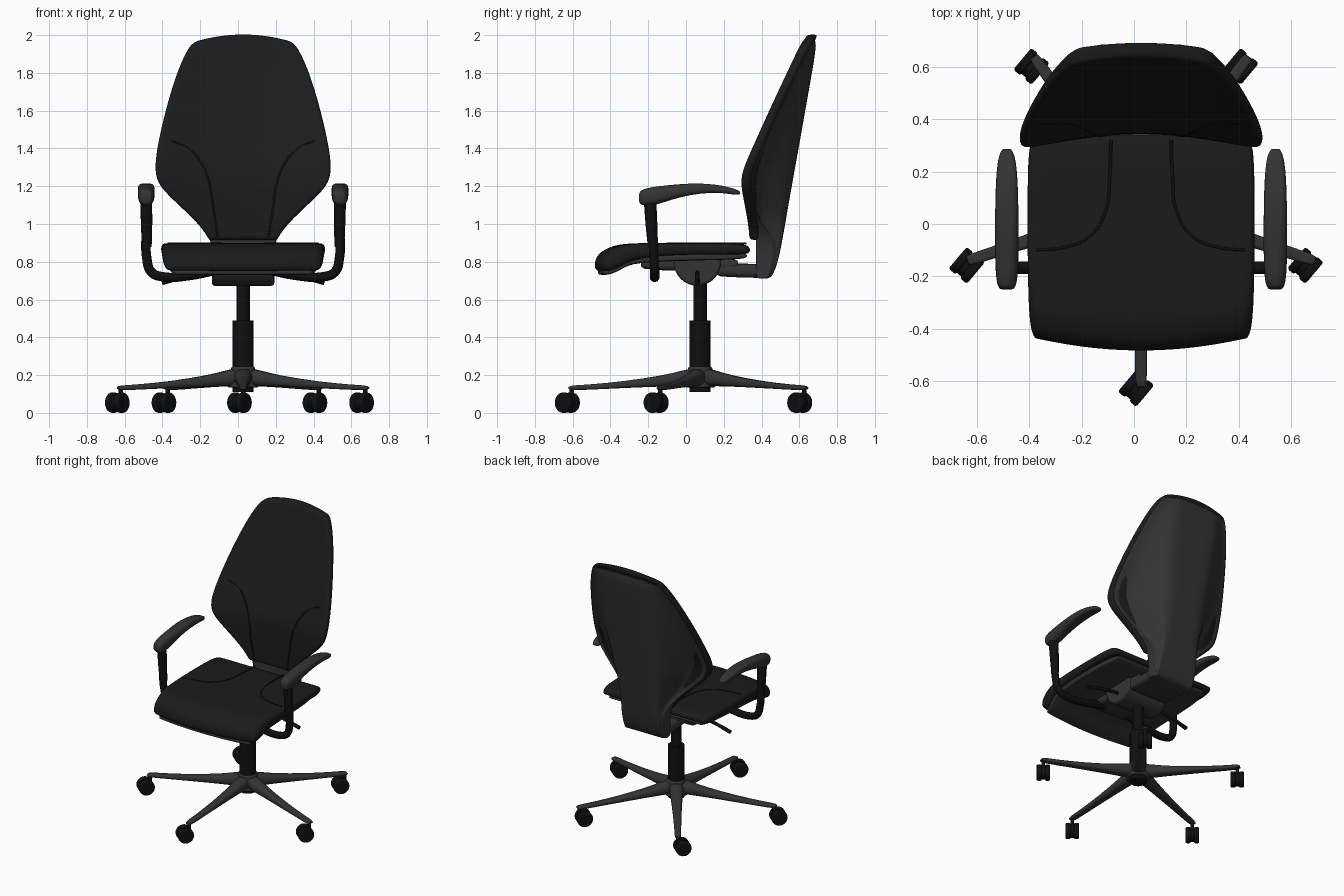
import bpy, bmesh, math
from mathutils import Vector

if "Cube" in bpy.data.objects:
    bpy.data.objects.remove(bpy.data.objects["Cube"])

CX, CY = 0.027, 0.075          # chair axis


def material(name, v):
    m = bpy.data.materials.new(name)
    m.diffuse_color = (v, v, v, 1)
    m.use_nodes = True
    m.node_tree.nodes["Principled BSDF"].inputs["Base Color"].default_value = m.diffuse_color
    return m


FABRIC, PLASTIC, BLACK = material("fabric", 0.011), material("plastic", 0.034), material("black", 0.005)


def finish(ob, mat, angle=40):
    ob.data.materials.clear()
    ob.data.materials.append(mat)
    bpy.ops.object.select_all(action='DESELECT')
    ob.select_set(True)
    bpy.context.view_layer.objects.active = ob
    bpy.ops.object.shade_smooth_by_angle(angle=math.radians(angle))
    return ob


def loft(name, rings, mat, sub=2, loc=(0, 0, 0), rot=0):
    """Skin rings whose points i and N-1-i face each other; caps are quad strips."""
    bm = bmesh.new()
    vs = [[bm.verts.new(p) for p in r] for r in rings]
    n = len(vs[0])
    for a, b in zip(vs, vs[1:]):
        for i in range(n):
            j = (i + 1) % n
            bm.faces.new((a[i], a[j], b[j], b[i]))
    for r in (vs[0], vs[-1]):
        for i in range(n // 2 - 1):
            bm.faces.new((r[i], r[i + 1], r[n - 2 - i], r[n - 1 - i]))
    bmesh.ops.remove_doubles(bm, verts=bm.verts, dist=1e-5)
    bmesh.ops.recalc_face_normals(bm, faces=bm.faces)
    me = bpy.data.meshes.new(name)
    bm.to_mesh(me)
    bm.free()
    ob = bpy.data.objects.new(name, me)
    bpy.context.collection.objects.link(ob)
    ob.location, ob.rotation_euler[2] = loc, rot
    finish(ob, mat, 60)
    if sub:
        s = ob.modifiers.new("smooth", 'SUBSURF')
        s.levels = s.render_levels = sub
    return ob


def rect(w, h, n=7):
    """Rounded rectangle section, half sizes w and h."""
    r = min(w, h) * 0.7
    top = [(w - r + r * math.cos(a), h - r + r * math.sin(a)) for a in (0, math.pi / 4, math.pi / 2)]
    line = [((w - r) * (1 - 2 * i / (n + 1)), h) for i in range(1, n + 1)]
    top = top + line + [(-x, y) for x, y in reversed(top)]
    return top + [(x, -y) for x, y in reversed(top)]


def slab(name, rows, mat, **kw):
    """Loft along y; rows of (y, top, bottom, half width, forward bow)."""
    rings = []
    for y, t, b, w, *bow in rows:
        k = bow[0] if bow else 0
        rings.append([Vector((x, y - k * (1 - (x / w) ** 2), (t + b) / 2 + v)) for x, v in rect(w, (t - b) / 2)])
    return loft(name, rings, mat, **kw)


def tube(name, pts, radius, mat, radii=None):
    cu = bpy.data.curves.new(name, 'CURVE')
    cu.dimensions, cu.bevel_depth, cu.bevel_resolution, cu.use_fill_caps = '3D', radius, 3, True
    cu.resolution_u = 8
    sp = cu.splines.new('BEZIER')
    sp.bezier_points.add(len(pts) - 1)
    for i, (bp, p) in enumerate(zip(sp.bezier_points, pts)):
        bp.co, bp.handle_left_type, bp.handle_right_type = p, 'AUTO', 'AUTO'
        bp.radius = radii[i] if radii else 1
    ob = bpy.data.objects.new(name, cu)
    bpy.context.collection.objects.link(ob)
    bpy.ops.object.select_all(action='DESELECT')
    ob.select_set(True)
    bpy.context.view_layer.objects.active = ob
    bpy.ops.object.convert(target='MESH')
    return finish(bpy.context.object, mat)


def cyl(name, r, depth, loc, mat, rot=(0, 0, 0), r2=None, bevel=0.0):
    bpy.ops.mesh.primitive_cone_add(vertices=32, radius1=r, radius2=r if r2 is None else r2,
                                    depth=depth, location=loc, rotation=rot)
    ob = bpy.context.object
    ob.name = name
    if bevel:
        m = ob.modifiers.new("bevel", 'BEVEL')
        m.width, m.segments = bevel, 3
    return finish(ob, mat)


def lerp(table, z, k):
    for a, b in zip(table, table[1:]):
        if z <= b[0]:
            t = max(0, (z - a[0]) / (b[0] - a[0]))
            return a[k] + t * (b[k] - a[k])
    return table[-1][k]


# Seat cushion and the pan below it
slab("seat_cushion", [
    (-.437, .805, .76, .405, .048), (-.41, .852, .745, .42, .048), (-.35, .887, .765, .427, .035),
    (-.28, .899, .81, .431, .02), (-.1, .9, .835, .434), (.15, .899, .838, .434),
    (.30, .897, .838, .43), (.34, .88, .845, .405)], FABRIC, loc=(CX, 0, 0))
slab("seat_pan", [
    (-.44, .76, .725, .36, .03), (-.38, .785, .735, .39, .02), (-.32, .815, .775, .40), (-.25, .84, .80, .41),
    (.2, .848, .81, .41), (.33, .848, .815, .37)], PLASTIC, loc=(CX, 0, 0))

# Backrest: z, half width, centre front y, top bow
BACK = [(.915, .18, .345, 0), (.94, .193, .345, 0), (1.0, .235, .344, 0), (1.1, .34, .345, 0),
        (1.2, .447, .35, 0), (1.28, .469, .362, 0), (1.4, .457, .413, 0), (1.6, .412, .49, 0),
        (1.8, .352, .57, 0), (1.91, .302, .612, .01), (1.955, .272, .632, .032), (1.97, .24, .645, .034)]
CURVE = 0.33


def front_y(x, z):
    return lerp(BACK, z, 2) - CURVE * x * x


loft("back_cushion", [[Vector((x, f - CURVE * x * x + .027 + v, z + bow * (1 - (x / w) ** 2)))
                       for x, v in rect(w, .028, 11)] for z, w, f, bow in BACK], FABRIC, loc=(CX, 0, 0))

# Rear shell with a flat central spine that fades out towards the top
rings = []
for z, rear in [(.71, .445), (.73, .46), (.8, .488), (.915, .51), (1.0, .525), (1.1, .542), (1.2, .56),
                (1.28, .574), (1.4, .596), (1.6, .631), (1.8, .667), (1.91, .686), (1.95, .69)]:
    w = max(.165, lerp(BACK, z, 1) - .015)
    s = .14
    k = 1.5 - .5 * min(1, max(0, (z - 1.1) / .5))
    bow = .025 if z > 1.93 else .008 if z > 1.9 else 0
    xs = [w, w * .97] + [s + (w * .97 - s) * i / 5 for i in (4, 3, 2, 1, 0)] + [s * .5]
    xs = xs + [0] + [-x for x in reversed(xs)]
    edge = front_y(w, z) + .06
    front, back = [], []
    for x in xs:
        t = min(1, max(0, (abs(x) - s) / (w - s)) * k)
        t = t * t * (3 - 2 * t) if w > .2 else t ** 4 * .25
        zz = z + bow * (1 - (x / w) ** 2)
        front.append(Vector((x, front_y(x, z) + .035, zz)))
        back.append(Vector((x, max(rear + (edge - rear) * t, front_y(x, z) + .05), zz)))
    rings.append(front + back[::-1])
loft("back_shell", rings, PLASTIC, sub=1, loc=(CX, 0, 0))

# Tilt mechanism
slab("mechanism_housing", [(-.24, .81, .77, .13), (-.22, .82, .755, .155), (.24, .82, .745, .16),
                           (.28, .815, .75, .15)], PLASTIC, sub=1, loc=(CX, 0, 0))
slab("back_carrier", [(.15, .79, .725, .15), (.2, .79, .72, .16), (.43, .79, .712, .165), (.455, .78, .72, .16)],
     PLASTIC, sub=1, loc=(CX, 0, 0))
cyl("tilt_drum", .125, .33, (CX, .06, .798), PLASTIC, (0, math.pi / 2, 0), bevel=.015)
# keep the drum below the cushion
bm = bmesh.new()
drum = bpy.data.objects["tilt_drum"]
bm.from_mesh(drum.data)
bmesh.ops.bisect_plane(bm, geom=bm.verts[:] + bm.edges[:] + bm.faces[:], plane_co=(-.04, 0, 0),
                       plane_no=(-1, 0, 0), clear_outer=True)
bmesh.ops.holes_fill(bm, edges=[e for e in bm.edges if e.is_boundary])
bm.to_mesh(drum.data)
bm.free()

# Mirrored side parts: armrests, levers and upholstery seams
for s, side in ((-1, "left"), (1, "right")):
    def X(d):
        return CX + s * d
    slab(f"{side}_arm_pad", [
        (-.25, 1.165, 1.115, .024), (-.235, 1.183, 1.097, .038), (-.17, 1.197, 1.097, .044),
        (-.1, 1.205, 1.122, .045), (0, 1.214, 1.15, .045), (.1, 1.215, 1.165, .044), (.2, 1.203, 1.165, .04),
        (.268, 1.183, 1.152, .03), (.288, 1.172, 1.158, .014)], PLASTIC, loc=(X(.513), 0, 0))
    tube(f"{side}_arm_tube", [(X(.51), -.18, 1.0), (X(.51), -.17, .82), (X(.485), -.167, .745),
                              (X(.42), -.167, .72), (X(.3), -.165, .725), (X(.1), -.165, .765)], .025, BLACK)
    tube(f"{side}_arm_sleeve", [(X(.513), -.19, 1.12), (X(.511), -.183, 1.0), (X(.51), -.175, .88)],
         .033, BLACK, [1, .95, .82])
    tube(f"{side}_lever", [(X(.14), .06, .745), (X(.3), .06, .722), (X(.43), .06, .69)],
         .013, BLACK, [.9, .9, 1.1])
    tube(f"{side}_seat_seam", [(X(.115), .32, .896), (X(.12), .18, .897), (X(.135), .05, .897),
                               (X(.2), -.05, .897), (X(.3), -.09, .897), (X(.4), -.1, .896)], .006, BLACK)
    tube(f"{side}_back_seam", [(X(d), front_y(d, z) + .002, z) for d, z in
                               ((.378, 1.44), (.29, 1.4), (.22, 1.32), (.18, 1.22), (.16, 1.1), (.135, .93))],
         .006, BLACK)

# Gas column and hub
cyl("column_sleeve", .056, .38, (CX, CY, .30), BLACK, bevel=.004)
cyl("column_piston", .036, .24, (CX, CY, .59), BLACK)
cyl("base_hub", .082, .11, (CX, CY, .19), PLASTIC, r2=.062, bevel=.008)

# Five legs, each with a twin-wheel caster trailing the same way
trail = Vector((-.64, -.77, 0))
axle_angle = math.radians(-40)
axle = Vector((math.cos(axle_angle), math.sin(axle_angle), 0))
for i in range(5):
    a = i * math.tau / 5
    slab(f"base_leg_{i + 1}", [
        (-.03, .243, .14, .05), (-.1, .222, .142, .045), (-.2, .198, .14, .037), (-.4, .167, .132, .028),
        (-.6, .149, .122, .022), (-.675, .146, .12, .023), (-.7, .14, .124, .015)],
        PLASTIC, sub=1, loc=(CX, CY, 0), rot=a)
    tip = Vector((CX + .68 * math.sin(a), CY - .68 * math.cos(a), 0))
    cyl(f"caster_{i + 1}_stem", .012, .08, tip + Vector((0, 0, .1)), BLACK)
    c = tip + trail * .03 + Vector((0, 0, .054))
    turn = (0, math.pi / 2, axle_angle)
    cyl(f"caster_{i + 1}_hood", .046, .04, c, BLACK, turn)
    for s, side in ((-1, "left"), (1, "right")):
        cyl(f"caster_{i + 1}_{side}_wheel", .054, .035, c + axle * s * .028, BLACK, turn, bevel=.01)
